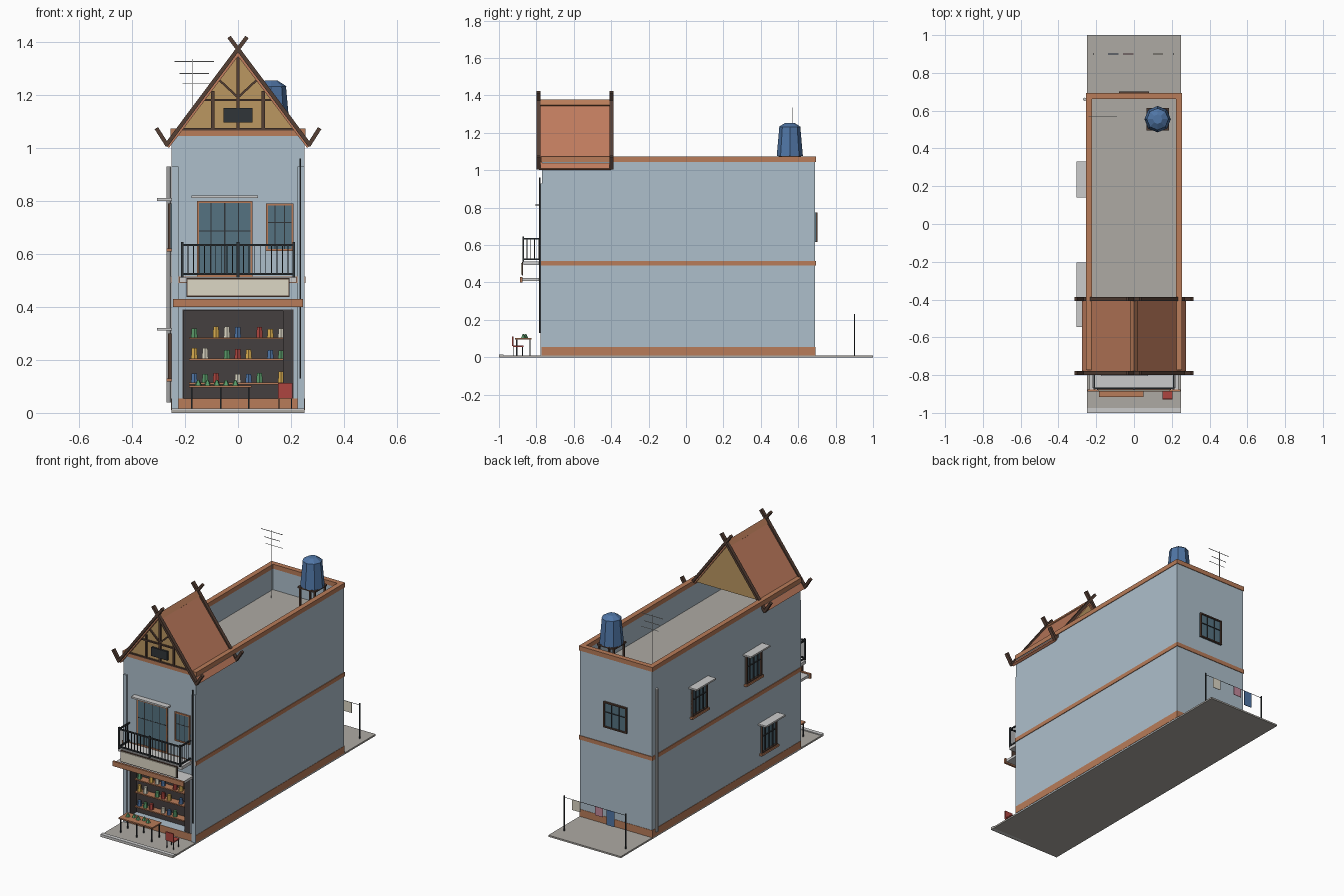
import bpy, bmesh, math, random
from mathutils import Vector, Matrix

if "Cube" in bpy.data.objects:
    bpy.data.objects.remove(bpy.data.objects["Cube"])
random.seed(4)

def mat(name, r, g, b):
    m = bpy.data.materials.new(name)
    m.diffuse_color = (r, g, b, 1)
    m.use_nodes = True
    m.node_tree.nodes["Principled BSDF"].inputs["Base Color"].default_value = m.diffuse_color
    return m

WALL = mat("wall_blue", .42, .52, .60)
TRIM = mat("terracotta", .48, .20, .10)
ROOF = mat("roof_tile", .52, .20, .11)
WOOD = mat("dark_wood", .09, .05, .035)
OCHRE = mat("ochre", .50, .31, .12)
GLASS = mat("glass", .09, .17, .22)
IRON = mat("iron", .03, .035, .04)
CONC = mat("concrete", .42, .40, .37)
LIGHT = mat("light_concrete", .58, .58, .55)
CREAM = mat("cream", .72, .68, .56)
DARK = mat("shop_dark", .06, .05, .05)
BLUE = mat("blue", .08, .18, .38)
RED = mat("red", .42, .06, .05)
GREEN = mat("green", .10, .32, .14)
YELLOW = mat("yellow", .70, .42, .08)
PINK = mat("pink", .55, .25, .33)

def finish(name, bm, m):
    bmesh.ops.recalc_face_normals(bm, faces=bm.faces)
    me = bpy.data.meshes.new(name)
    bm.to_mesh(me)
    bm.free()
    me.materials.append(m)
    ob = bpy.data.objects.new(name, me)
    bpy.context.collection.objects.link(ob)
    return ob

def boxes(name, m, *bs):
    """Each box is x0, x1, y0, y1, z0, z1."""
    bm = bmesh.new()
    for a, b, c, d, e, f in bs:
        M = Matrix.Translation(((a+b)/2, (c+d)/2, (e+f)/2)) @ Matrix.Diagonal((b-a, d-c, f-e, 1))
        bmesh.ops.create_cube(bm, size=1, matrix=M)
    return finish(name, bm, m)

def prism(name, m, pts, y0, y1):
    """Extrude an x-z profile along y."""
    bm = bmesh.new()
    f = bm.faces.new([bm.verts.new((x, y0, z)) for x, z in pts])
    r = bmesh.ops.extrude_face_region(bm, geom=[f])
    bmesh.ops.translate(bm, vec=(0, y1-y0, 0), verts=[v for v in r["geom"] if isinstance(v, bmesh.types.BMVert)])
    return finish(name, bm, m)

def beams(name, m, w, y0, y1, *segs):
    """Straight timbers x0, z0, x1, z1 of width w in the x-z plane."""
    bm = bmesh.new()
    for a, b, c, d in segs:
        p, q = Vector((a, 0, b)), Vector((c, 0, d))
        M = (Matrix.Translation((p+q)/2 + Vector((0, (y0+y1)/2, 0)))
             @ (q-p).to_track_quat('Z', 'Y').to_matrix().to_4x4()
             @ Matrix.Diagonal((w, abs(y1-y0), (q-p).length, 1)))
        bmesh.ops.create_cube(bm, size=1, matrix=M)
    return finish(name, bm, m)

def cone(name, m, x, y, z0, z1, r0, r1, n):
    bm = bmesh.new()
    bmesh.ops.create_cone(bm, cap_ends=True, segments=n, radius1=r0, radius2=r1, depth=z1-z0,
                          matrix=Matrix.Translation((x, y, (z0+z1)/2)))
    return finish(name, bm, m)

def on_wall(wall, u0, u1, z0, z1, d0, d1):
    """Box on a wall: u along it, d outwards."""
    if wall == "front":
        return (u0, u1, -.77-d1, -.77-d0, z0, z1)
    if wall == "back":
        return (u0, u1, .69+d0, .69+d1, z0, z1)
    return (-.25-d1, -.25-d0, u0, u1, z0, z1)

def window(name, wall, u0, u1, z0, z1, frame, bars, canopy=False, d=.012):
    t, B = .008, lambda *a: on_wall(wall, *a)
    boxes(name+"_glass", GLASS, B(u0, u1, z0, z1, -.005, .004))
    boxes(name+"_frame", frame, B(u0, u0+t, z0, z1, 0, d), B(u1-t, u1, z0, z1, 0, d),
          B(u0, u1, z0, z0+t, 0, d), B(u0, u1, z1-t, z1, 0, d))
    us = [u0+(u1-u0)*i/(bars+1) for i in range(1, bars+1)]
    zm = z0+(z1-z0)*.6
    boxes(name+"_bars", IRON, B(u0+t, u1-t, zm-.002, zm+.002, 0, d-.003),
          *[B(u-.002, u+.002, z0+t, z1-t, 0, d-.003) for u in us])
    if canopy:
        boxes(name+"_canopy", LIGHT, B(u0-.02, u1+.02, z1+.01, z1+.02, 0, .055 if wall == "left" else .035))

# Ground slab and kerb
boxes("ground_slab", CONC, (-.25, .25, -1, 1, 0, .01))
boxes("kerb", LIGHT, (-.25, .25, -1, -.975, 0, .016))

# House body with roof terrace and shop recess cut out
body = boxes("house_body", WALL, (-.25, .25, -.77, .69, .004, 1.06))
for cut in ((-.226, .226, -.745, .666, .91, 1.3), (-.21, .21, -.9, -.70, .055, .39)):
    c = boxes("cutter", DARK, cut)
    c.hide_render = True
    mod = body.modifiers.new("cut", 'BOOLEAN')
    mod.object, mod.operation, mod.solver = c, 'DIFFERENCE', 'EXACT'
    bpy.context.view_layer.objects.active = body
    bpy.ops.object.modifier_apply(modifier="cut")
    bpy.data.objects.remove(c)
boxes("terrace_floor", CONC, (-.226, .226, -.745, .666, .905, .912))

# Trim rings around the house
def ring(name, z0, z1, o, i):
    boxes(name, TRIM, (-.25-o, -.25+i, -.77-o, .69+o, z0, z1), (.25-i, .25+o, -.77-o, .69+o, z0, z1),
          (-.25+i, .25-i, -.77-o, -.77+i, z0, z1), (-.25+i, .25-i, .69-i, .69+o, z0, z1))
ring("plinth", .01, .055, .002, .01)
ring("floor_band", .49, .515, .004, .01)
ring("parapet_coping", 1.045, 1.073, .004, .028)
boxes("front_pilasters", WALL, (-.25, -.225, -.778, -.77, .01, .93), (.225, .25, -.778, -.77, .01, .93))

# Shop interior
boxes("shop_lining", DARK, (-.21, .21, -.706, -.70, .055, .39), (-.21, -.205, -.768, -.70, .055, .39),
      (.17, .21, -.768, -.70, .025, .39), (-.21, .21, -.768, -.70, .385, .39))
shelf_z = (.115, .205, .285)
boxes("shop_shelves", TRIM, *[(-.185, .17, -.755, -.706, z-.007, z) for z in shelf_z])
cols = (BLUE, YELLOW, GREEN, CREAM, RED)
for r, z in enumerate(shelf_z):
    for i in range(9):
        if (i+r) % 4 == 3:
            continue
        x, h = -.165+i*.041, random.uniform(.03, .042)
        cone("shelf_goods", cols[(i*2+r) % 5], x, -.735, z, z+h, .014, .011, 6)

# Shop canopy, sign board and balcony
boxes("shop_canopy", TRIM, (-.245, .245, -.888, -.875, .40, .43))
boxes("canopy_slab", LIGHT, (-.235, .235, -.875, -.77, .408, .424))
boxes("sign_frame", WOOD, (-.195, .195, -.878, -.872, .437, .508))
boxes("sign_board", CREAM, (-.19, .19, -.883, -.877, .442, .503))
boxes("balcony_slab", LIGHT, (-.22, .22, -.868, -.77, .492, .512))
rail = [(-.213, .213, -.874, -.866, z, z+.008) for z in (.52, .63)]
for s in (-.21, .21):
    rail += [(s-.004, s+.004, -.87, -.77, z, z+.008) for z in (.52, .63)]
    rail += [(s-.0015, s+.0015, y-.0015, y+.0015, .52, .635) for y in (-.85, -.83, -.81, -.79)]
rail += [(x-.005, x+.005, -.875, -.865, .51, .645) for x in (-.21, 0, .21)]
rail += [(x-.0015, x+.0015, -.8715, -.8685, .52, .635) for x in [-.21+.42*i/20 for i in range(1, 20)]]
boxes("balcony_railing", IRON, *rail)

# Doors and windows
window("balcony_door", "front", -.155, .055, .515, .80, TRIM, 3, True, .008)
window("front_window", "front", .105, .21, .61, .79, TRIM, 2, False, .008)
window("back_window", "back", -.08, .08, .615, .775, WOOD, 2)
for n, y, z in (("upper_rear", .235, .62), ("upper_front", -.30, .62), ("lower_front", -.45, .13)):
    window("left_window_"+n, "left", y-.075, y+.075, z, z+.17, WOOD, 3, True, .014)
    boxes("left_sill_"+n, TRIM, on_wall("left", y-.085, y+.085, z-.012, z, 0, .02))

# Drain pipes
cone("rear_drain_pipe", LIGHT, -.261, .66, .04, .93, .009, .009, 8)
cone("front_drain_pipe", IRON, .235, -.781, .13, .96, .004, .004, 6)

# Gable, timber framing and roof
prism("gable_wall", OCHRE, [(-.215, 1.06), (.215, 1.06), (0, 1.348)], -.765, -.41)
beams("gable_timbers", WOOD, .012, -.773, -.765, (-.215, 1.07, .215, 1.07), (0, 1.07, 0, 1.35),
      (-.13, 1.18, .13, 1.18), (-.095, 1.07, -.095, 1.215), (.095, 1.07, .095, 1.215),
      (0, 1.19, -.07, 1.255), (0, 1.19, .07, 1.255))
boxes("gable_vent", IRON, (-.055, .055, -.777, -.765, 1.095, 1.15))
prism("gable_roof", ROOF, [(0, 1.368), (.274, 1.008), (.26, 1.0), (0, 1.345), (-.26, 1.0), (-.274, 1.008)], -.785, -.40)
prism("ridge_cap", TRIM, [(0, 1.378), (.022, 1.348), (.015, 1.342), (-.015, 1.342), (-.022, 1.348)], -.785, -.40)
for y in (-.796, -.405):
    segs = []
    for s in (-1, 1):
        segs += [(-.034*s, 1.418, .272*s, 1.008), (.266*s, 1.008, .308*s, 1.074)]
    beams("bargeboard", WOOD, .022, y, y+.015, *segs)

# Water tank on its stand
tx, ty = .125, .555
cone("water_tank", BLUE, tx, ty, 1.075, 1.232, .07, .056, 8)
cone("tank_lid", BLUE, tx, ty, 1.232, 1.253, .058, .025, 8)
boxes("tank_stand", WOOD, (tx-.06, tx+.06, ty-.06, ty+.06, 1.065, 1.075),
      *[(tx+a-.005, tx+a+.005, ty+b-.005, ty+b+.005, .91, 1.07) for a in (-.05, .05) for b in (-.05, .05)])

# Aerial
boxes("aerial", LIGHT, (-.172, -.169, .57, .573, .91, 1.335), (-.24, -.09, .57, .572, 1.324, 1.327),
      (-.22, -.11, .57, .572, 1.279, 1.282), (-.21, -.09, .57, .572, 1.24, 1.242))

# Clothes line behind the house
boxes("clothes_line", IRON, (-.217, -.211, .897, .903, 0, .23), (.207, .213, .897, .903, 0, .23),
      (-.21, .21, .899, .901, .218, .22))
for x, h, m in ((.127, .065, CREAM), (-.03, .055, PINK), (-.11, .095, BLUE)):
    boxes("hanging_cloth", m, (x-.027, x+.027, .8985, .9015, .22-h, .22))

# Table with greens, and chair in front of the shop
boxes("table_top", TRIM, (-.185, .05, -.915, -.825, .096, .104))
boxes("table_legs", IRON, *[(x-.003, x+.003, y-.003, y+.003, .01, .097)
                            for x in (-.175, -.065, .04) for y in (-.905, -.835)])
for i in range(5):
    cone("greens", GREEN, -.15+i*.035, -.87+.012*(i % 2), .104, .124, .014, .004, 5)
boxes("chair_seat", RED, (.15, .205, -.925, -.87, .055, .062))
boxes("chair_back", RED, (.15, .205, -.93, -.923, .06, .112))
boxes("chair_legs", IRON, *[(x-.002, x+.002, y-.002, y+.002, .01, .056)
                            for x in (.154, .201) for y in (-.921, -.874)])
